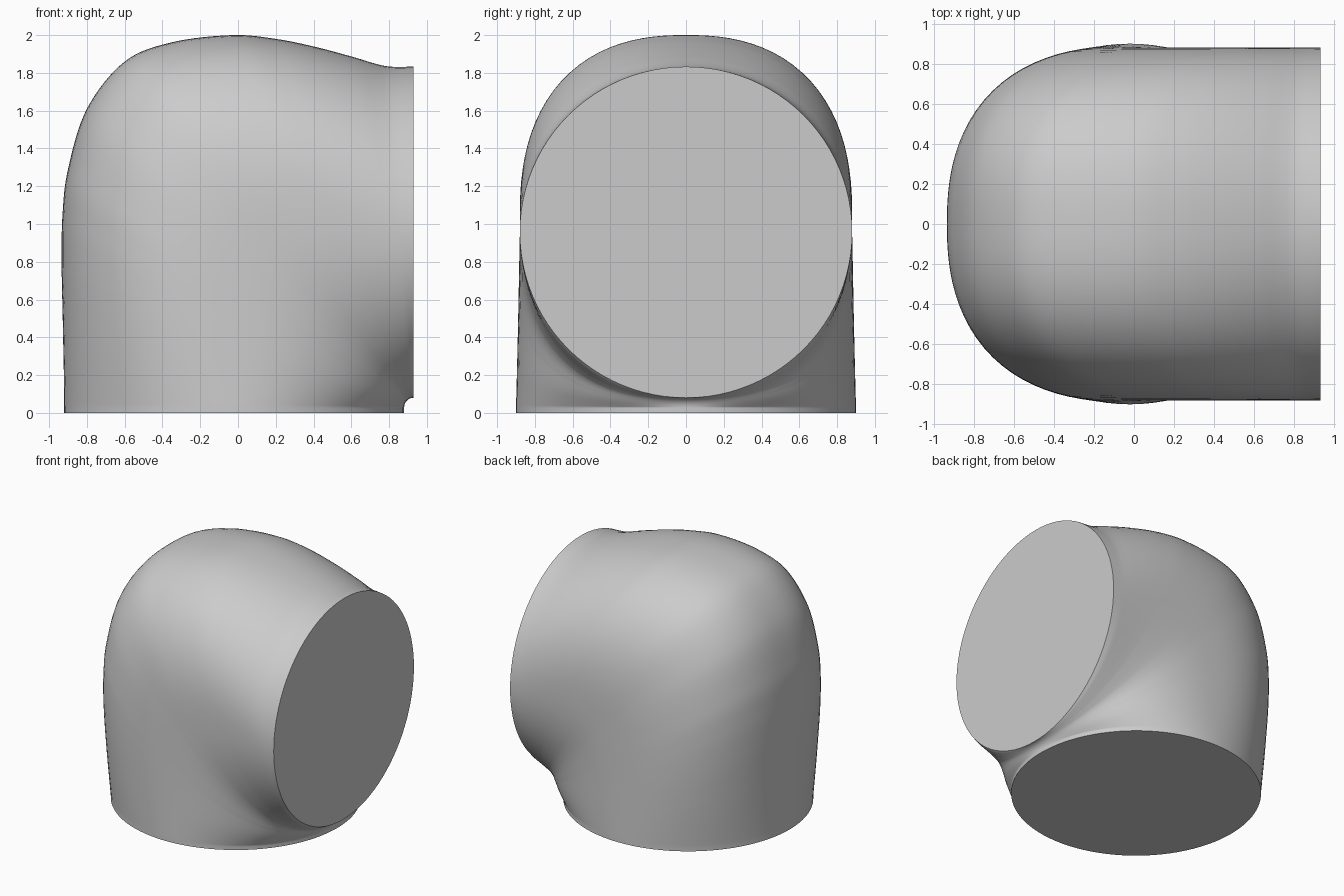
import bpy, bmesh
from math import sin, cos, pi, atan2
from mathutils import Vector

cube = bpy.data.objects.get("Cube")
if cube:
    bpy.data.objects.remove(cube, do_unlink=True)

SIDES, STEPS = 96, 8
PIVOT, FILLET = Vector((0.93, 0, 0.03)), 0.05

# Outer line of the bend, from the bottom opening to the side opening
OUTER = [(-.92, 0), (-.922, .2), (-.928, .5), (-.934, .8), (-.929, 1.05), (-.9, 1.29),
         (-.8, 1.61), (-.6, 1.86), (-.35, 1.962), (-.03, 2), (.2, 1.98), (.4, 1.94),
         (.6, 1.887), (.73, 1.848), (.81, 1.833), (.93, 1.833)]


def spline(points):
    """Smooth curve through all points."""
    pts = [Vector((x, 0, z)) for x, z in points]
    ext = [2 * pts[0] - pts[1]] + pts + [2 * pts[-1] - pts[-2]]
    out = []
    for a, b, c, d in zip(ext, ext[1:], ext[2:], ext[3:]):
        for i in range(STEPS):
            t = i / STEPS
            out.append(b + 0.5 * t * (c - a + t * (2 * a - 5 * b + 4 * c - d
                                                   + t * (3 * (b - c) + d - a))))
    return out + [pts[-1]]


def ring(outer):
    """Cross-section spanning from the inner fillet to the outer line."""
    a = max(0, atan2(outer.z - PIVOT.z, PIVOT.x - outer.x))
    inner = PIVOT + FILLET * Vector((-cos(a), 0, sin(a)))
    if outer.z < PIVOT.z:
        inner.z = outer.z
    mid, half = (outer + inner) / 2, (outer - inner) / 2
    side = Vector((0, 0.9 - 0.02 * min(1, a / 0.8), 0))
    n = 2 + 0.5 * sin(2 * a)          # fuller section in the middle of the bend
    for k in range(SIDES):
        c, s = cos(2 * pi * k / SIDES), sin(2 * pi * k / SIDES)
        r = (abs(c) ** n + abs(s) ** n) ** (-1 / n)
        yield mid + r * (c * half + s * side)


# Elbow body with two closed flat ends
bm = bmesh.new()
rings = [[bm.verts.new(p) for p in ring(o)] for o in spline(OUTER)]
for r0, r1 in zip(rings, rings[1:]):
    for k in range(SIDES):
        j = (k + 1) % SIDES
        bm.faces.new((r0[k], r0[j], r1[j], r1[k]))
bm.faces.new(rings[0])
bm.faces.new(rings[-1])
bmesh.ops.recalc_face_normals(bm, faces=bm.faces)
mesh = bpy.data.meshes.new("pipe_elbow")
bm.to_mesh(mesh)
bm.free()
elbow = bpy.data.objects.new("pipe_elbow", mesh)
bpy.context.collection.objects.link(elbow)

# Plain grey material
grey = bpy.data.materials.new("light_grey")
grey.use_nodes = True
color = (0.6, 0.6, 0.6, 1)
grey.diffuse_color = color
grey.node_tree.nodes["Principled BSDF"].inputs["Base Color"].default_value = color
mesh.materials.append(grey)

bpy.ops.object.select_all(action='DESELECT')
elbow.select_set(True)
bpy.context.view_layer.objects.active = elbow
bpy.ops.object.shade_smooth_by_angle(angle=0.7)
